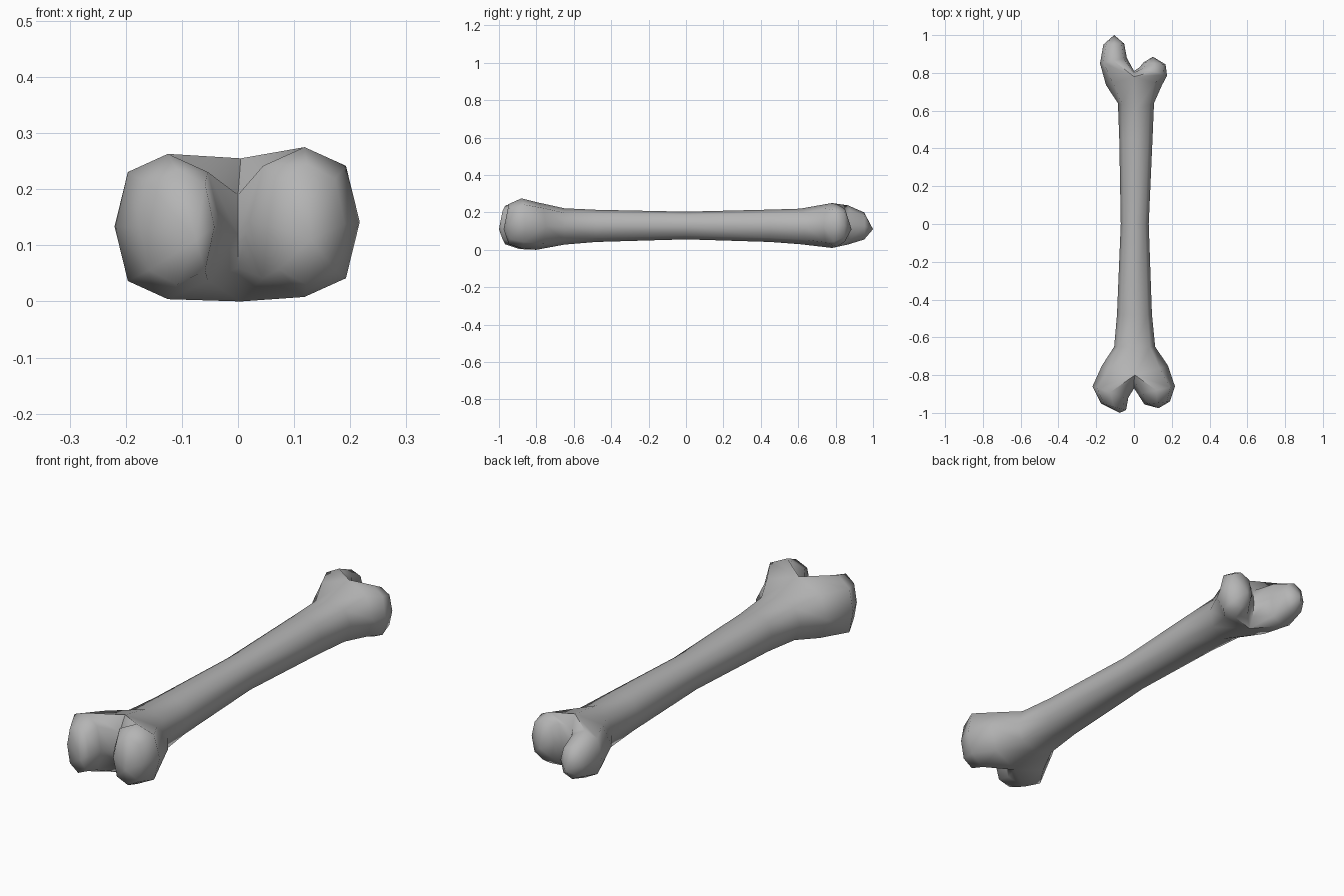
import bpy, bmesh, math

cube = bpy.data.objects.get("Cube")
if cube:
    bpy.data.objects.remove(cube, do_unlink=True)

D = 0.75
# Ring directions: top, round the outer side to the bottom, back up the inner side
DIRS = [(0, 1), (D, D), (1, 0), (D, -D), (0, -1), (-D, -D), (-1, 0), (-D, D)]
bm = bmesh.new()


def bridge(a, b):
    n = len(a)
    for i in range(n):
        j = (i + 1) % n
        bm.faces.new((a[i], a[j], b[j], b[i]))


def shaft_ring(x_left, x_right, y_mid, y_side, z_low, z_high):
    xm, zm = (x_left + x_right) / 2, (z_low + z_high) / 2
    return [bm.verts.new((xm + c * (x_right - xm),
                          y_mid + abs(c) * (y_side - y_mid),
                          zm + s * (z_high - zm))) for c, s in DIRS]


def lobe_ring(x_in, x_out, y_in, y_out, z_low, z_high):
    xm, ym, zm = (x_in + x_out) / 2, (y_in + y_out) / 2, (z_low + z_high) / 2
    return [bm.verts.new((xm + c * (x_out - xm), ym + c * (y_out - ym),
                          zm + s * (z_high - zm))) for c, s in DIRS]


def lobe(start, rings, tip):
    for spec in rings:
        ring = lobe_ring(*spec)
        bridge(start, ring)
        start = ring
    end = bm.verts.new(tip)
    for i in range(len(start)):
        bm.faces.new((start[i], start[(i + 1) % len(start)], end))


def forked_end(ring, notch, right, left):
    # Split the last shaft ring into two loops sharing the notch vertices
    web = [bm.verts.new(p) for p in notch]          # bottom to top
    lobe(ring[0:5] + web, *right)
    lobe([ring[0], ring[7], ring[6], ring[5], ring[4]] + web, *left)


# Shaft, flaring into both ends
shaft = [shaft_ring(*r) for r in (
    (-0.17, 0.18, -0.80, -0.75, 0.0, 0.255),
    (-0.105, 0.112, -0.65, -0.65, 0.028, 0.222),
    (-0.09, 0.095, -0.48, -0.48, 0.042, 0.214),
    (-0.07, 0.078, 0.0, 0.0, 0.056, 0.204),
    (-0.078, 0.098, 0.45, 0.45, 0.042, 0.215),
    (-0.085, 0.106, 0.61, 0.64, 0.03, 0.22),
    (-0.148, 0.148, 0.78, 0.735, 0.01, 0.25))]
for a, b in zip(shaft, shaft[1:]):
    bridge(a, b)

# Front knuckles
forked_end(
    shaft[0],
    [(0, -0.85, 0.06), (0, -0.87, 0.12), (0, -0.83, 0.19)],
    ([(0.02, 0.217, -0.9, -0.86, 0.008, 0.275),
      (0.055, 0.19, -0.955, -0.94, 0.03, 0.245)], (0.13, -0.975, 0.11)),
    ([(-0.03, -0.22, -0.92, -0.86, 0.004, 0.263),
      (-0.042, -0.175, -0.985, -0.95, 0.03, 0.235)], (-0.075, -1.0, 0.11)))

# Back head (long) and side knob (short)
forked_end(
    shaft[-1],
    [(0, 0.80, 0.06), (0, 0.81, 0.125), (0, 0.80, 0.19)],
    ([(0.03, 0.175, 0.83, 0.785, 0.015, 0.242),
      (0.05, 0.167, 0.855, 0.845, 0.045, 0.22)], (0.1, 0.885, 0.11)),
    ([(-0.038, -0.18, 0.88, 0.85, 0.028, 0.238),
      (-0.052, -0.162, 0.955, 0.95, 0.055, 0.2)], (-0.105, 1.0, 0.11)))

bmesh.ops.recalc_face_normals(bm, faces=bm.faces)
mesh = bpy.data.meshes.new("bone")
bm.to_mesh(mesh)
bm.free()
bone = bpy.data.objects.new("bone", mesh)
bpy.context.collection.objects.link(bone)

# Plain grey
GREY = (0.46, 0.46, 0.46, 1)
mat = bpy.data.materials.new("bone grey")
mat.use_nodes = True
mat.diffuse_color = GREY
bsdf = next(n for n in mat.node_tree.nodes if n.type == 'BSDF_PRINCIPLED')
bsdf.inputs["Base Color"].default_value = GREY
mesh.materials.append(mat)

bpy.ops.object.select_all(action='DESELECT')
bone.select_set(True)
bpy.context.view_layer.objects.active = bone
bpy.ops.object.shade_smooth_by_angle(angle=math.radians(65))
